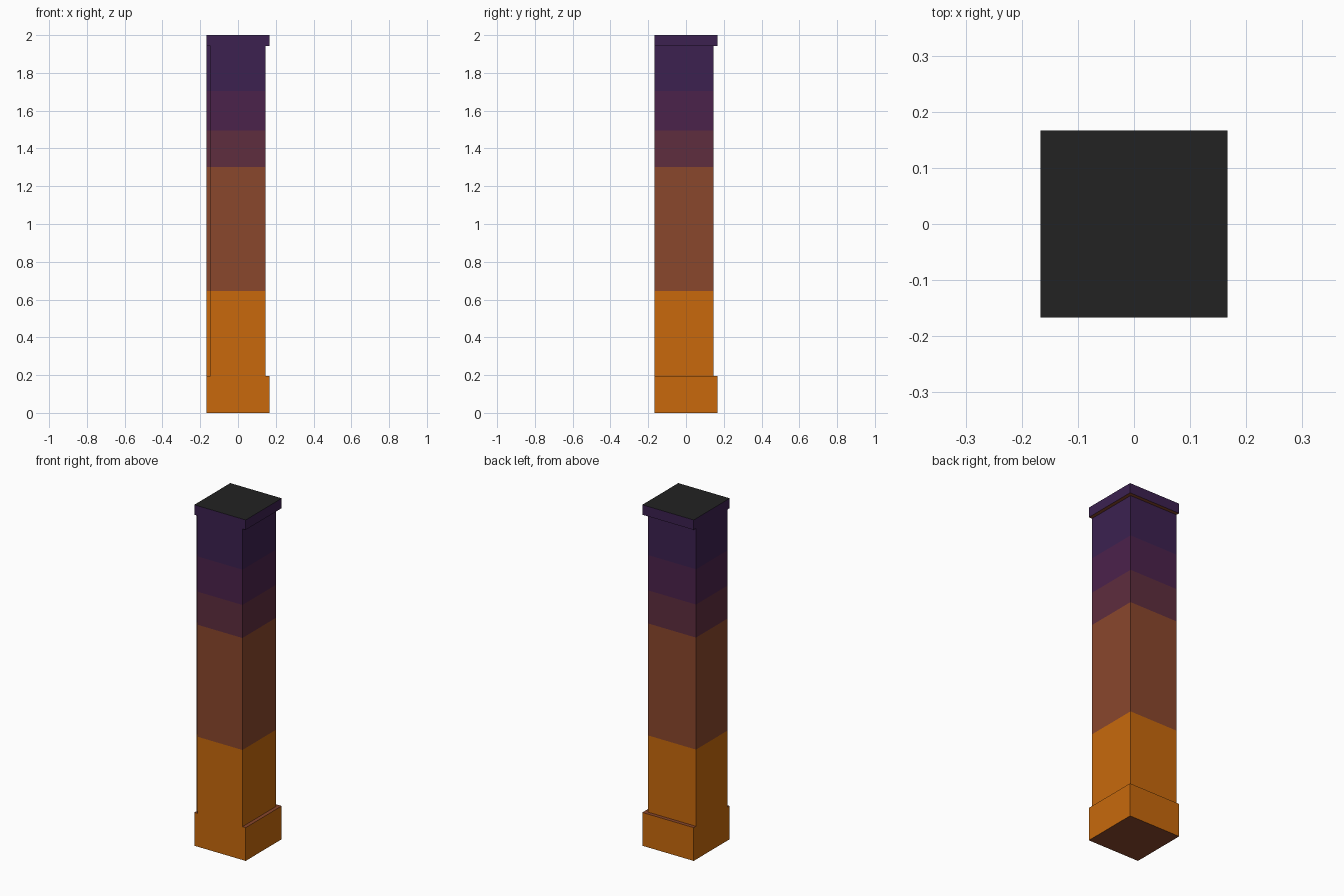
import bpy
import bmesh

if "Cube" in bpy.data.objects:
    bpy.data.objects.remove(bpy.data.objects["Cube"])


def material(name, hex_code):
    def lin(c):
        c /= 255
        return c / 12.92 if c <= 0.04045 else ((c + 0.055) / 1.055) ** 2.4
    rgb = [lin(int(hex_code[k:k + 2], 16)) for k in (0, 2, 4)]
    m = bpy.data.materials.new(name)
    m.diffuse_color = (*rgb, 1)
    m.use_nodes = True
    m.node_tree.nodes["Principled BSDF"].inputs["Base Color"].default_value = m.diffuse_color
    return m


MATS = [material("orange", "C8690C"), material("rust brown", "8A472C"),
        material("plum", "5E2D3E"), material("purple", "4B224B"),
        material("indigo", "3C2150"), material("charcoal", "222222")]
BANDS = [0.645, 1.302, 1.496, 1.703]   # heights where the colour changes
BROWN, CHARCOAL = 1, 5


def prism(name, outline, z0, z1, top_color):
    """Upright prism, cut and coloured at the band heights."""
    bm = bmesh.new()
    levels = [z0] + [b for b in BANDS if z0 < b < z1] + [z1]
    rings = [[bm.verts.new((x, y, z)) for x, y in outline] for z in levels]
    n = len(outline)
    for k in range(len(levels) - 1):
        mid = (levels[k] + levels[k + 1]) / 2
        for i in range(n):
            j = (i + 1) % n
            f = bm.faces.new((rings[k][i], rings[k][j],
                              rings[k + 1][j], rings[k + 1][i]))
            f.material_index = sum(mid > b for b in BANDS)
    bm.faces.new(rings[0][::-1]).material_index = BROWN
    bm.faces.new(rings[-1]).material_index = top_color
    mesh = bpy.data.meshes.new(name)
    for m in MATS:
        mesh.materials.append(m)
    bm.to_mesh(mesh)
    bm.free()
    bpy.context.collection.objects.link(bpy.data.objects.new(name, mesh))


W, S = 0.1667, 0.1455                  # outer and inset half widths
square = [(-W, -W), (W, -W), (W, W), (-W, W)]
# Shaft: flush with the base on front and left, inset on right and back,
# with a notch down the front left corner
shaft = [(-S, -W), (S, -W), (S, S), (-W, S), (-W, -S), (-S, -S)]

prism("base_block", square, 0.0, 0.195, BROWN)
prism("shaft", shaft, 0.195, 1.942, BROWN)
prism("cap", square, 1.942, 2.0, CHARCOAL)
